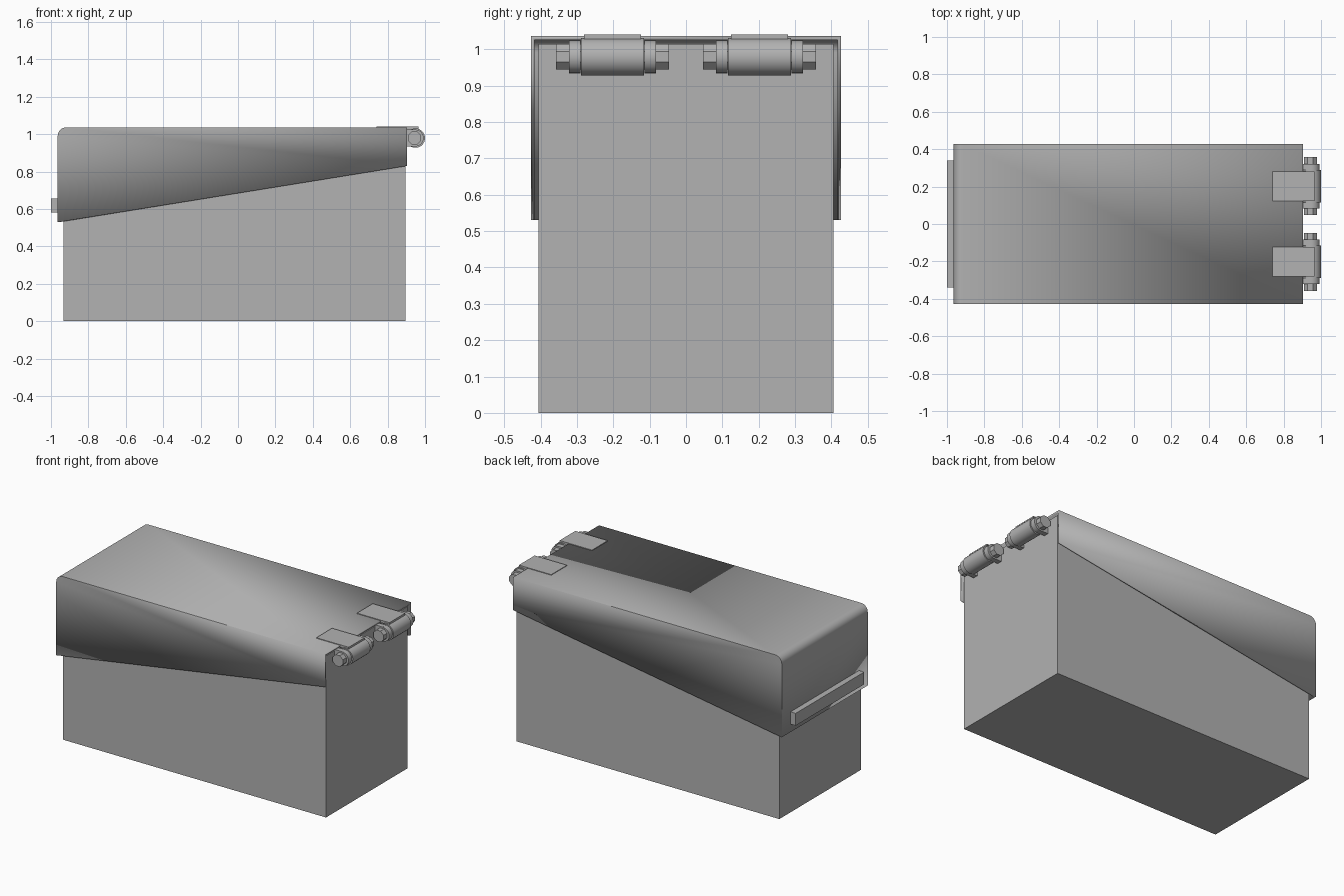
import bpy, bmesh, math
from mathutils import Matrix, Vector

cube = bpy.data.objects.get("Cube")
if cube:
    bpy.data.objects.remove(cube, do_unlink=True)

# Single plain grey
GREY = (0.445, 0.445, 0.445, 1)
grey = bpy.data.materials.new("plain grey")
grey.use_nodes = True
grey.diffuse_color = GREY
grey.node_tree.nodes["Principled BSDF"].inputs["Base Color"].default_value = GREY


def finish(bm, name, smooth=False):
    bmesh.ops.recalc_face_normals(bm, faces=bm.faces[:])
    mesh = bpy.data.meshes.new(name)
    bm.to_mesh(mesh)
    bm.free()
    mesh.materials.append(grey)
    obj = bpy.data.objects.new(name, mesh)
    bpy.context.collection.objects.link(obj)
    if smooth:
        bpy.ops.object.select_all(action='DESELECT')
        obj.select_set(True)
        bpy.context.view_layer.objects.active = obj
        bpy.ops.object.shade_smooth_by_angle(angle=math.radians(40))
    return obj


def box(name, x, y, z):
    bm = bmesh.new()
    bmesh.ops.create_cube(bm, size=1)
    for v in bm.verts:
        v.co = Vector([(a + b) / 2 + c * (b - a) for (a, b), c in zip((x, y, z), v.co)])
    return finish(bm, name)


def rod(name, x, z, y0, y1, radius, sides, smooth=True):
    """Cylinder lying along y."""
    bm = bmesh.new()
    place = (Matrix.Translation((x, (y0 + y1) / 2, z)) @ Matrix.Rotation(math.pi / 2, 4, 'X')
             @ Matrix.Rotation(math.pi / sides, 4, 'Z'))
    bmesh.ops.create_cone(bm, cap_ends=True, segments=sides, radius1=radius,
                          radius2=radius, depth=y1 - y0, matrix=place)
    return finish(bm, name, smooth)


# Box body
box("box_body", (-0.932, 0.895), (-0.405, 0.405), (0, 1.015))

# Lid: side profile with one rounded corner, open below and at the hinge end
X0, X1, TOP, R, HALF = -0.964, 0.903, 1.036, 0.045, 0.4265
profile = [(X0, 0.53), (X1, 0.83), (X1, TOP)]
for i in range(9):
    a = math.pi / 2 * (1 + i / 8)
    profile.append((X0 + R + R * math.cos(a), TOP - R + R * math.sin(a)))
bm = bmesh.new()
face = bm.faces.new([bm.verts.new((x, -HALF, z)) for x, z in profile])
new = bmesh.ops.extrude_face_region(bm, geom=[face])["geom"]
bmesh.ops.translate(bm, vec=(0, 2 * HALF, 0), verts=[g for g in new if isinstance(g, bmesh.types.BMVert)])
bmesh.ops.recalc_face_normals(bm, faces=bm.faces[:])
openings = [f for f in bm.faces if f.normal.z < -0.9 or f.normal.x > 0.9]
bmesh.ops.delete(bm, geom=openings, context='FACES')
mesh_lid = finish(bm, "lid", smooth=True)
# Make sure the shell faces outward before it gets its thickness
top = max(mesh_lid.data.polygons, key=lambda p: p.center.z)
if top.normal.z < 0:
    mesh_lid.data.flip_normals()
shell = mesh_lid.modifiers.new("shell", 'SOLIDIFY')
shell.thickness = 0.01
shell.offset = -1
shell.use_even_offset = True

# Grip bar on the lid end
box("lid_grip", (-1.0, X0 + 0.002), (-0.34, 0.34), (0.58, 0.657))

# Two hinges
PX, PZ = 0.948, 0.979
for side, cy in (("left", 0.202), ("right", -0.202)):
    rod(f"hinge_barrel_{side}", PX, PZ, cy - 0.087, cy + 0.087, 0.052, 24)
    rod(f"hinge_pin_{side}", PX - 0.005, PZ, cy - 0.155, cy + 0.155, 0.038, 8, False)
    box(f"hinge_top_leaf_{side}", (0.74, 0.965), (cy - 0.078, cy + 0.078), (1.024, 1.04))
    for end, s in (("a", -1), ("b", 1)):
        y0, y1 = sorted((cy + s * 0.088, cy + s * 0.12))
        rod(f"hinge_knuckle_{end}_{side}", PX, PZ, y0, y1, 0.045, 24)
        box(f"hinge_bracket_{end}_{side}", (0.89, PX), (y0, y1), (PZ - 0.045, PZ + 0.045))
